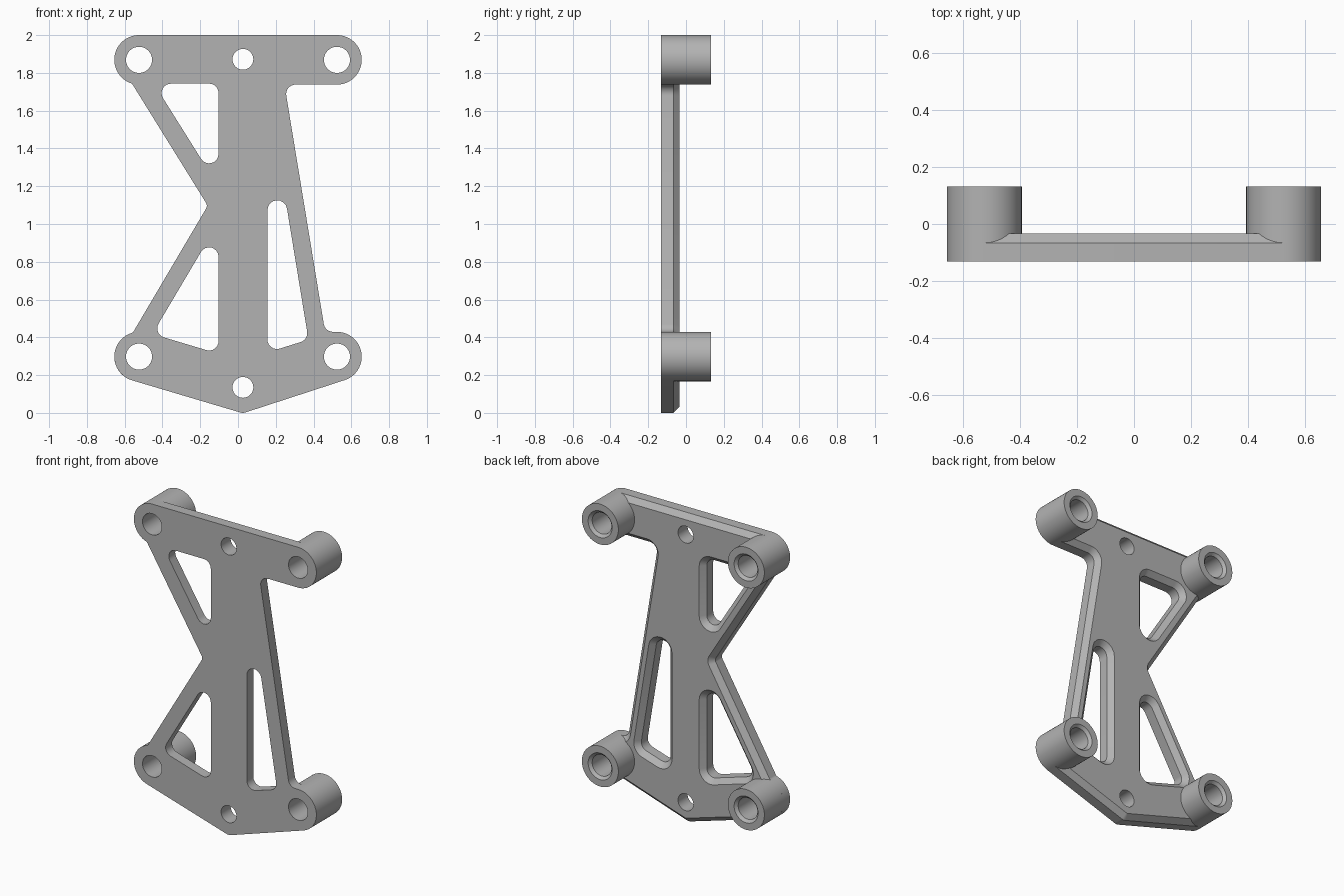
import bpy, bmesh
from math import cos, sin, tan, radians, pi
from mathutils import Vector

cube = bpy.data.objects.get("Cube")
if cube:
    bpy.data.objects.remove(cube, do_unlink=True)

FRONT, CHAMFER, BACK, BOSS_END = -0.132, -0.066, -0.034, 0.132
BOSS_X, TOP_Z, LOW_Z, BOSS_R, BORE_R = 0.524, 1.869, 0.298, 0.131, 0.069
MID_X = 0.026

grey = bpy.data.materials.new("satin grey")
grey.use_nodes = True
grey.diffuse_color = (0.45, 0.45, 0.45, 1)
grey.node_tree.nodes["Principled BSDF"].inputs["Base Color"].default_value = grey.diffuse_color


def arc(x, z, r, start, end):
    """Points along an arc, angles in degrees."""
    n = max(4, round(abs(end - start) / 6))
    angles = [radians(start + (end - start) * i / n) for i in range(n + 1)]
    return [(x + r * cos(a), z + r * sin(a), 0) for a in angles]


def circle(x, z, r, n=60):
    return [Vector((x + r * cos(2 * pi * i / n), z + r * sin(2 * pi * i / n))) for i in range(n)]


def rounded(corners, steps=8):
    """Closed outline from (x, z, fillet radius) corners."""
    points = []
    for i, (x, z, r) in enumerate(corners):
        p = Vector((x, z))
        if not r:
            points.append(p)
            continue
        a = (Vector(corners[i - 1][:2]) - p).normalized()
        b = (Vector(corners[(i + 1) % len(corners)][:2]) - p).normalized()
        half = a.angle(b) / 2
        centre = p + (a + b).normalized() * r / sin(half)
        first = p + a * r / tan(half) - centre
        last = p + b * r / tan(half) - centre
        for k in range(steps + 1):
            t, full = k / steps, first.angle(last)
            points.append(centre + (first * sin((1 - t) * full) + last * sin(t * full)) / sin(full))
    return points


def offset(points, d):
    """Shift a counter-clockwise outline inward by d."""
    result = []
    for i, p in enumerate(points):
        a = (p - points[i - 1]).normalized()
        b = (points[(i + 1) % len(points)] - p).normalized()
        na, nb = Vector((-a.y, a.x)), Vector((-b.y, b.x))
        result.append(p + (na + nb) * d / (1 + na.dot(nb)))
    return result


def ring(bm, points, y):
    return [bm.verts.new((p.x, y, p.y)) for p in points]


def bridge(bm, a, b):
    for i in range(len(a)):
        bm.faces.new((a[i - 1], a[i], b[i], b[i - 1]))


def finish(bm, name):
    bmesh.ops.recalc_face_normals(bm, faces=bm.faces)
    mesh = bpy.data.meshes.new(name)
    bm.to_mesh(mesh)
    bm.free()
    mesh.materials.append(grey)
    obj = bpy.data.objects.new(name, mesh)
    bpy.context.collection.objects.link(obj)
    bpy.ops.object.select_all(action="DESELECT")
    obj.select_set(True)
    bpy.context.view_layer.objects.active = obj
    bpy.ops.object.shade_smooth_by_angle(angle=radians(25))


# Plate outline and the three lightening windows
outline = rounded(
    arc(BOSS_X, TOP_Z, BOSS_R, -90, 90)
    + arc(-BOSS_X, TOP_Z, BOSS_R, 90, 246)
    + [(-0.561, 1.743, 0.02), (-0.16, 1.097, 0.03), (-0.556, 0.426, 0.02)]
    + arc(-BOSS_X, LOW_Z, BOSS_R, 112, 253.4)
    + [(MID_X, -0.002, 0.05)]
    + arc(BOSS_X, LOW_Z, BOSS_R, -72, 90)
    + [(0.461, 0.429, 0.05), (0.246, 1.738, 0.05)])
windows = [
    [(-0.445, 1.743, 0.05), (-0.103, 1.197, 0.05), (-0.103, 1.743, 0.05)],
    [(-0.453, 0.418, 0.05), (-0.103, 0.313, 0.05), (-0.103, 1.009, 0.05)],
    [(0.156, 0.32, 0.05), (0.373, 0.388, 0.05), (0.156, 1.713, 0.052)],
]
bosses = [(x, z) for x in (-BOSS_X, BOSS_X) for z in (LOW_Z, TOP_Z)]
holes = [circle(x, z, BORE_R) for x, z in bosses]
holes += [circle(MID_X, z, 0.055) for z in (0.135, 1.872)]

# Plate: straight walls, chamfered back edges, plain round holes
bm = bmesh.new()
width = BACK - CHAMFER
loops = [(outline, width)] + [(rounded(w), -width) for w in windows] + [(h, 0) for h in holes]
caps = ([], [])
for points, d in loops:
    front, middle = ring(bm, points, FRONT), ring(bm, points, CHAMFER)
    back = ring(bm, offset(points, d), BACK)
    bridge(bm, front, middle)
    bridge(bm, middle, back)
    for cap, loop in zip(caps, (front, back)):
        cap.extend(bm.edges.get((loop[i - 1], loop[i])) for i in range(len(loop)))
for cap in caps:
    bmesh.ops.triangle_fill(bm, use_beauty=True, use_dissolve=False, edges=cap)
finish(bm, "bracket_plate")

# Standoff bosses with countersunk bores
profile = [(BOSS_R, CHAMFER), (BOSS_R, BOSS_END), (0.086, BOSS_END),
           (BORE_R, BOSS_END - 0.017), (BORE_R, CHAMFER)]
for x, z in bosses:
    bm = bmesh.new()
    rings = [ring(bm, circle(x, z, r), y) for r, y in profile]
    for i in range(len(rings)):
        bridge(bm, rings[i - 1], rings[i])
    name = ("upper" if z > 1 else "lower") + ("_left" if x > 0 else "_right") + "_standoff"
    finish(bm, name)
